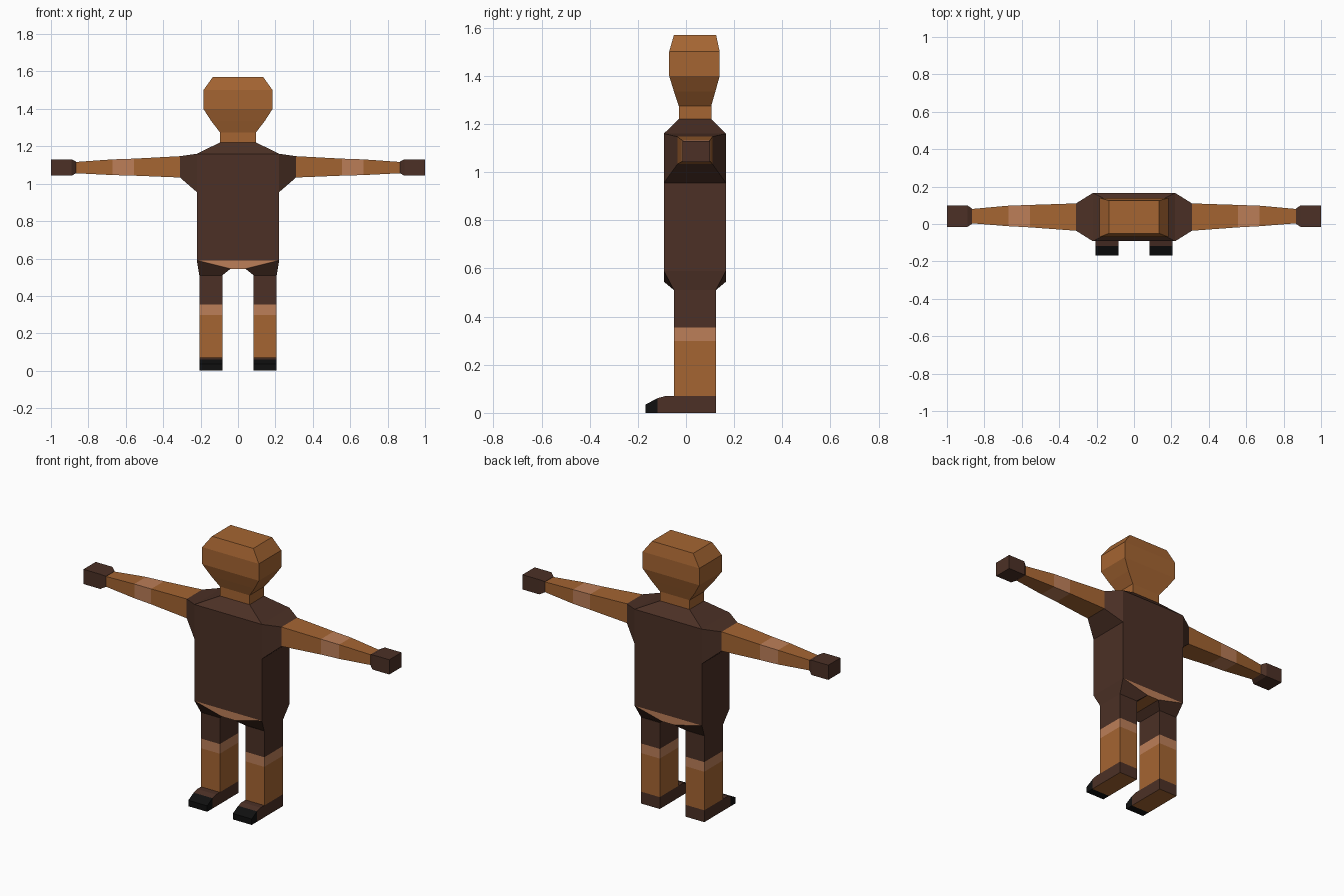
import bpy, bmesh

if "Cube" in bpy.data.objects:
    bpy.data.objects.remove(bpy.data.objects["Cube"])


def material(name, rgb):
    m = bpy.data.materials.new(name)
    m.diffuse_color = (*rgb, 1)
    m.use_nodes = True
    m.node_tree.nodes["Principled BSDF"].inputs["Base Color"].default_value = m.diffuse_color
    return m


MATS = [material("skin brown", (0.376, 0.130, 0.032)),
        material("light skin band", (0.503, 0.209, 0.098)),
        material("dark brown cloth", (0.072, 0.030, 0.019)),
        material("black toe", (0.005, 0.005, 0.005))]
SKIN, BAND, CLOTH, BLACK = range(4)


def finish(name, bm, mirror=False):
    bmesh.ops.recalc_face_normals(bm, faces=bm.faces)
    me = bpy.data.meshes.new(name)
    bm.to_mesh(me)
    bm.free()
    for m in MATS:
        me.materials.append(m)
    ob = bpy.data.objects.new(name, me)
    bpy.context.collection.objects.link(ob)
    if mirror:
        ob.modifiers.new("mirror", 'MIRROR').use_mirror_merge = False
    return ob


def loft(name, axis, rings, mats, mirror=False):
    """Box-section loft; ring = (position, a0, a1, b0, b1) on the other two axes."""
    bm = bmesh.new()
    loops = []
    for p, a0, a1, b0, b1 in rings:
        loop = []
        for a, b in ((a0, b0), (a1, b0), (a1, b1), (a0, b1)):
            co = [a, b]
            co.insert(axis, p)
            loop.append(bm.verts.new(co))
        loops.append(loop)
    for lo, hi, mat in zip(loops, loops[1:], mats):
        for i in range(4):
            j = (i + 1) % 4
            bm.faces.new((lo[i], lo[j], hi[j], hi[i])).material_index = mat
    bm.faces.new(loops[0]).material_index = mats[0]
    bm.faces.new(loops[-1]).material_index = mats[-1]
    return finish(name, bm, mirror)


# Head and neck
loft("head", 2, [(1.22, -.097, .097, -.03, .105), (1.275, -.097, .097, -.03, .105),
                 (1.335, -.143, .143, -.05, .122), (1.40, -.185, .185, -.07, .14),
                 (1.50, -.185, .185, -.07, .14), (1.57, -.135, .135, -.05, .125)],
     [SKIN] * 5)

# Shirt body with sloped shoulders
loft("shirt", 2, [(.59, -.22, .22, -.092, .166), (1.16, -.22, .22, -.092, .166),
                  (1.22, -.097, .097, -.03, .105)], [CLOTH] * 2)

# Sleeves, arms and hands
loft("sleeve", 0, [(.22, -.092, .166, .955, 1.16), (.31, -.036, .11, 1.033, 1.147)],
     [CLOTH], True)
loft("arm", 0, [(.31, -.036, .11, 1.033, 1.147), (.555, -.018, .102, 1.043, 1.134),
                (.67, -.012, .098, 1.046, 1.13), (.87, .004, .08, 1.056, 1.116)],
     [SKIN, BAND, SKIN], True)
loft("hand", 0, [(.865, .002, .082, 1.056, 1.118), (.89, -.015, .099, 1.043, 1.13),
                 (1.0, -.015, .099, 1.043, 1.13)], [CLOTH] * 2, True)

# Hips: tapered outline joined front to back, with a bare patch at the waist
half = [(.22, .59, 0), (.207, .51, .042), (.084, .51, .042), (.04, .545, 0)]
outline = [(-x, z, d) for x, z, d in half] + half[::-1]
bm = bmesh.new()
front = [bm.verts.new((x, -.092 + d, z)) for x, z, d in outline]
back = [bm.verts.new((x, .166 - d, z)) for x, z, d in outline]
for i in range(8):
    j = (i + 1) % 8
    f = bm.faces.new((front[i], front[j], back[j], back[i]))
    f.material_index = SKIN if i == 3 else CLOTH
for side in (front, back):
    bm.faces.new(side[:4]).material_index = CLOTH
    bm.faces.new(side[4:]).material_index = CLOTH
    bm.faces.new((side[0], side[3], side[4], side[7])).material_index = BAND
finish("hips", bm)

# Legs: shorts, hem band, bare shin
loft("leg", 2, [(z, .084, .207, -.05, .125) for z in (.07, .298, .355, .51)],
     [SKIN, BAND, CLOTH], True)

# Feet with black toes and a bare sole
foot = loft("foot", 1, [(.125, .084, .207, 0, .07), (-.085, .084, .207, 0, .07),
                        (-.118, .084, .207, 0, .061), (-.168, .084, .207, 0, .035)],
            [CLOTH, CLOTH, BLACK], True)
for p in foot.data.polygons:
    if p.normal.z < -.9 and p.material_index == CLOTH:
        p.material_index = SKIN
